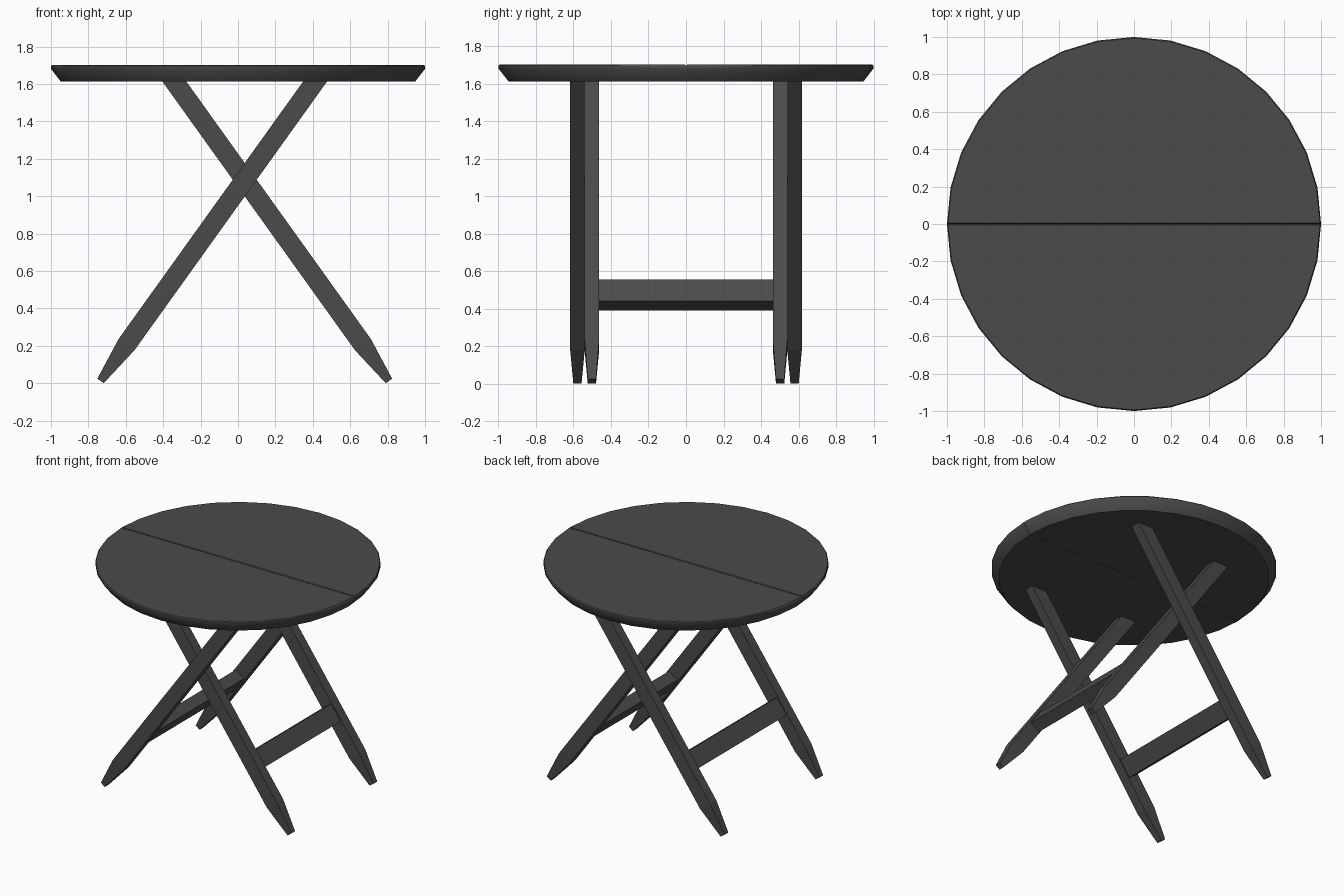
import bpy, bmesh
from math import sin, cos, pi
from mathutils import Vector

if "Cube" in bpy.data.objects:
    bpy.data.objects.remove(bpy.data.objects["Cube"])

XC = 0.036                                   # centre plane of the crossed legs
DIR = Vector((0.5825, 0, 0.8128))            # leg axis, leaning towards +x

dark = bpy.data.materials.new("dark_paint")
dark.diffuse_color = (0.07, 0.07, 0.07, 1)
dark.use_nodes = True
dark.node_tree.nodes["Principled BSDF"].inputs["Base Color"].default_value = dark.diffuse_color


def loft(name, rings):
    """Closed solid through rings with equal point counts."""
    bm = bmesh.new()
    loops = [[bm.verts.new(p) for p in r] for r in rings]
    n = len(loops[0])
    for a, b in zip(loops, loops[1:]):
        for i in range(n):
            j = (i + 1) % n
            bm.faces.new((a[i], a[j], b[j], b[i]))
    bm.faces.new(loops[0][::-1])
    bm.faces.new(loops[-1])
    bmesh.ops.recalc_face_normals(bm, faces=bm.faces)
    me = bpy.data.meshes.new(name)
    bm.to_mesh(me)
    bm.free()
    me.materials.append(dark)
    ob = bpy.data.objects.new(name, me)
    bpy.context.collection.objects.link(ob)
    return ob


def section(center, lean, width, depth):
    """Rectangle across the leg axis; lean=+1 tilts to +x, -1 to -x."""
    c = Vector(center)
    across = Vector((DIR.z, 0, -lean * DIR.x)) * width / 2
    side = Vector((0, depth / 2, 0))
    return [c - across - side, c + across - side, c + across + side, c - across + side]


def axis_x(lean, z):
    """x of the leg centre line at height z."""
    return XC + lean * (-0.632 + (z - 0.206) * DIR.x / DIR.z)


# Round top made of two half discs with a chamfered seam
profile = [(1.612, 0.947, 0.001), (1.68, 1.0, 0.001), (1.695, 1.0, 0.001), (1.702, 0.994, 0.006)]
for name, s in (("top_back_half", 1), ("top_front_half", -1)):
    rings = [[(r * cos(pi * k / 16), s * max(g, r * sin(pi * k / 16)), z)
              for k in range(17)] for z, r, g in profile]
    ob = loft(name, rings)
    bpy.context.view_layer.objects.active = ob
    ob.select_set(True)
    bpy.ops.object.shade_smooth_by_angle(angle=0.7)
    ob.select_set(False)

# Crossed leg pairs with tapered feet, each pair joined by a brace
for pair, lean, y, inside in (("outer", 1, 0.579, 0.541), ("inner", -1, 0.502, 0.465)):
    for end, s in (("front", -1), ("back", 1)):
        loft(f"{pair}_leg_{end}", [
            section((axis_x(lean, z), s * y, z), lean, w, d)
            for z, w, d in ((0.012, 0.042, 0.044), (0.206, 0.104, 0.077), (1.642, 0.104, 0.077))])
    z = 0.4725
    along = Vector((lean * DIR.x, 0, DIR.z)) * 0.0705
    mid = Vector((axis_x(lean, z), 0, z))
    loft(f"{pair}_brace", [section(mid + along * k, lean, 0.086, 2 * inside + 0.01) for k in (-1, 1)])
